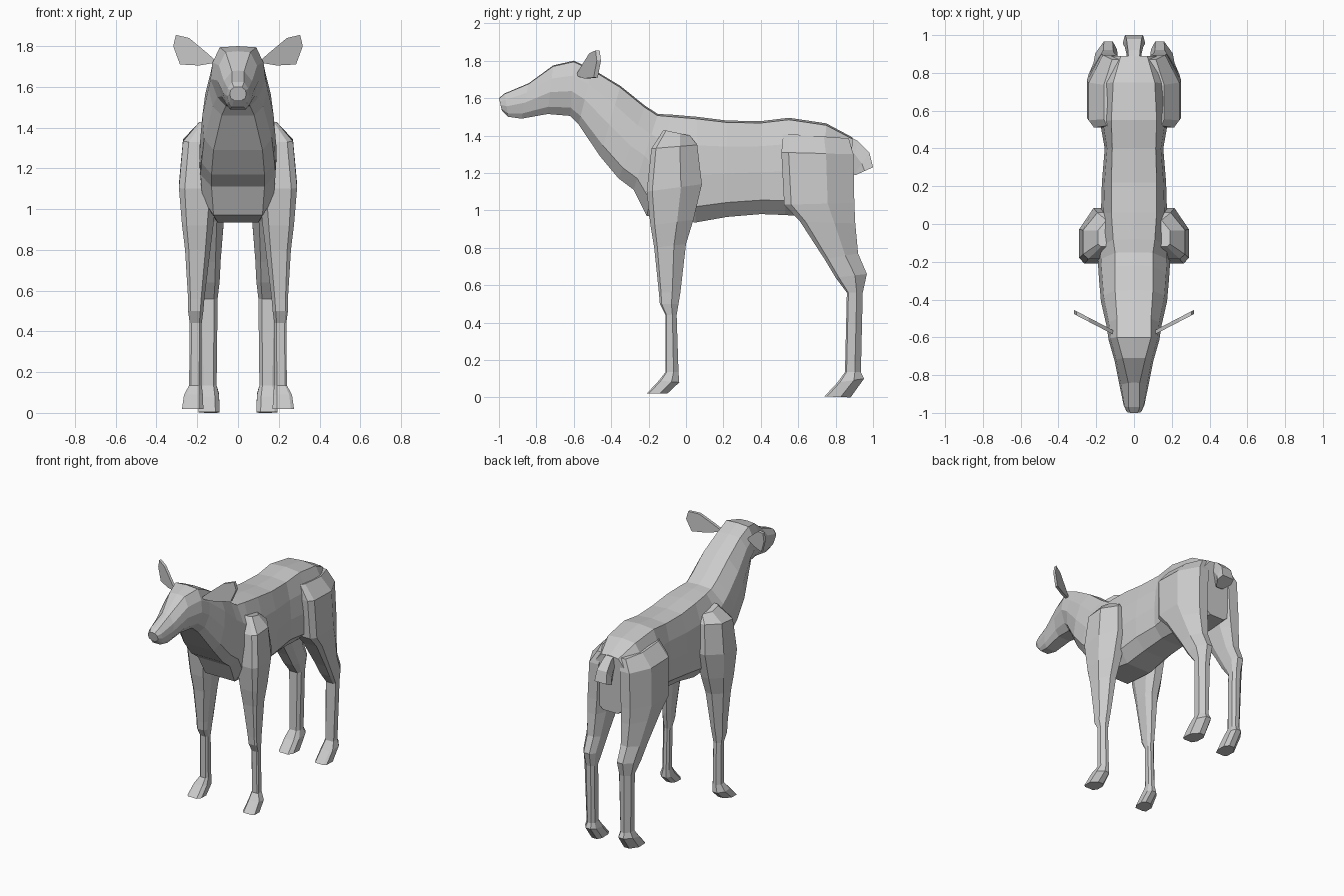
import bpy, bmesh
from mathutils import Vector


def make(name, rings, mirror=False):
    """Skin a list of closed rings, cap both ends, optionally mirror in x."""
    bm = bmesh.new()
    vr = [[bm.verts.new(p) for p in r] for r in rings]
    n = len(vr[0])
    for a, b in zip(vr, vr[1:]):
        for i in range(n):
            j = (i + 1) % n
            bm.faces.new((a[i], a[j], b[j], b[i]))
    bm.faces.new(vr[0])
    bm.faces.new(vr[-1])
    bmesh.ops.recalc_face_normals(bm, faces=bm.faces)
    me = bpy.data.meshes.new(name)
    bm.to_mesh(me)
    bm.free()
    ob = bpy.data.objects.new(name, me)
    bpy.context.collection.objects.link(ob)
    if mirror:
        ob.modifiers.new("mirror", 'MIRROR')
    return ob


def body_ring(ty, tz, by, bz, wt, wm, wb, low):
    """Symmetric ring between a top and a bottom point of the side profile."""
    top, bot = Vector((0, ty, tz)), Vector((0, by, bz))
    prof = [(0.02, wt), (0.27, wm * 0.92), (0.55, wm), (0.85, wm * low), (1, wb)]
    half = [top.lerp(bot, f) + Vector((w, 0, 0)) for f, w in prof]
    other = [Vector((-p.x, p.y, p.z)) for p in reversed(half)]
    return [top] + half + other


def leg_ring(y0, z0, y1, z1, x0, x1):
    """Chamfered box section, front edge (y0, z0) to back edge (y1, z1)."""
    sec = [(0, .25), (.2, 0), (.85, 0), (1, .1), (1, .62), (.6, 1), (.2, 1), (0, .75)]
    return [Vector((x0 + u * (x1 - x0), y0 + v * (y1 - y0), z0 + v * (z1 - z0)))
            for u, v in sec]


# Head: nose to the back of the skull
head = [
    (-1.0, 1.60, -0.985, 1.535, .02, .04, .02, .9),
    (-.97, 1.625, -.95, 1.50, .03, .055, .03, .8),
    (-.84, 1.68, -.88, 1.49, .03, .075, .04, .8),
    (-.71, 1.775, -.74, 1.515, .06, .102, .05, .8),
    (-.60, 1.80, -.62, 1.505, .09, .135, .06, .75),
]
# Neck, chest, barrel and rump continue the same skin
trunk = [
    (-.50, 1.755, -.575, 1.46, .09, .145, .08, .85),
    (-.35, 1.665, -.46, 1.29, .10, .175, .12, .95),
    (-.22, 1.56, -.36, 1.17, .10, .185, .13, .97),
    (-.15, 1.515, -.28, 1.11, .10, .19, .13, .97),
    (-.08, 1.512, -.21, .97, .11, .19, .12, .92),
    (.06, 1.50, .05, .935, .12, .175, .10, .95),
    (.22, 1.48, .22, .965, .12, .17, .09, .97),
    (.40, 1.477, .40, .98, .115, .155, .09, .97),
    (.55, 1.495, .53, .975, .12, .18, .09, .97),
    (.75, 1.465, .72, .96, .11, .20, .08, .8),
    (.89, 1.39, .88, .97, .07, .17, .06, .8),
]
make("head_neck_and_body", [body_ring(*r) for r in head + trunk])

# Front legs, shoulder down to hoof
front = [
    (-.12, 1.43, .02, 1.40, .08, .19),
    (-.185, 1.33, .06, 1.35, .08, .27),
    (-.21, 1.10, .085, 1.14, .10, .29),
    (-.19, .92, .04, .95, .12, .275),
    (-.17, .80, .00, .82, .135, .26),
    (-.145, .56, -.03, .56, .165, .245),
    (-.14, .50, -.04, .50, .17, .245),
    (-.11, .44, -.05, .44, .178, .237),
    (-.11, .135, -.04, .135, .178, .24),
    (-.145, .09, -.036, .08, .172, .265),
    (-.21, .02, -.10, .02, .17, .275),
]
make("front_legs", [leg_ring(*r) for r in front], True)

# Hind legs, haunch down to hoof
hind = [
    (.52, 1.41, .87, 1.385, .05, .16),
    (.51, 1.31, .895, 1.30, .05, .24),
    (.525, 1.03, .90, 1.04, .06, .25),
    (.61, .94, .905, .93, .07, .24),
    (.74, .74, .92, .77, .085, .215),
    (.80, .64, .967, .66, .09, .205),
    (.86, .56, .945, .56, .10, .19),
    (.85, .135, .935, .135, .105, .18),
    (.81, .08, .952, .10, .093, .195),
    (.74, .005, .88, 0, .09, .195),
]
make("hind_legs", [leg_ring(*r) for r in hind], True)

# Ears: a leaf outline in x, z swept back and given thickness
outline = [(.10, 1.72), (.15, 1.765), (.24, 1.84), (.305, 1.855),
           (.318, 1.80), (.285, 1.71), (.19, 1.705)]
make("ears", [[Vector((x, -.59 + (x - .1) * .52 + d, z)) for x, z in outline]
              for d in (0, .022)], True)

# Tail: short stub widening towards the tip
tail = [(.86, 1.40, .86, 1.27, .035), (.92, 1.37, .885, 1.23, .04),
        (.98, 1.31, .90, 1.19, .05), (1.0, 1.23, .91, 1.19, .06)]
make("tail", [[Vector((-w * .8, a, b)), Vector((w * .8, a, b)),
               Vector((w, (a + c) / 2, (b + d) / 2)), Vector((w * .5, c, d)),
               Vector((-w * .5, c, d)), Vector((-w, (a + c) / 2, (b + d) / 2))]
              for a, b, c, d, w in tail])
